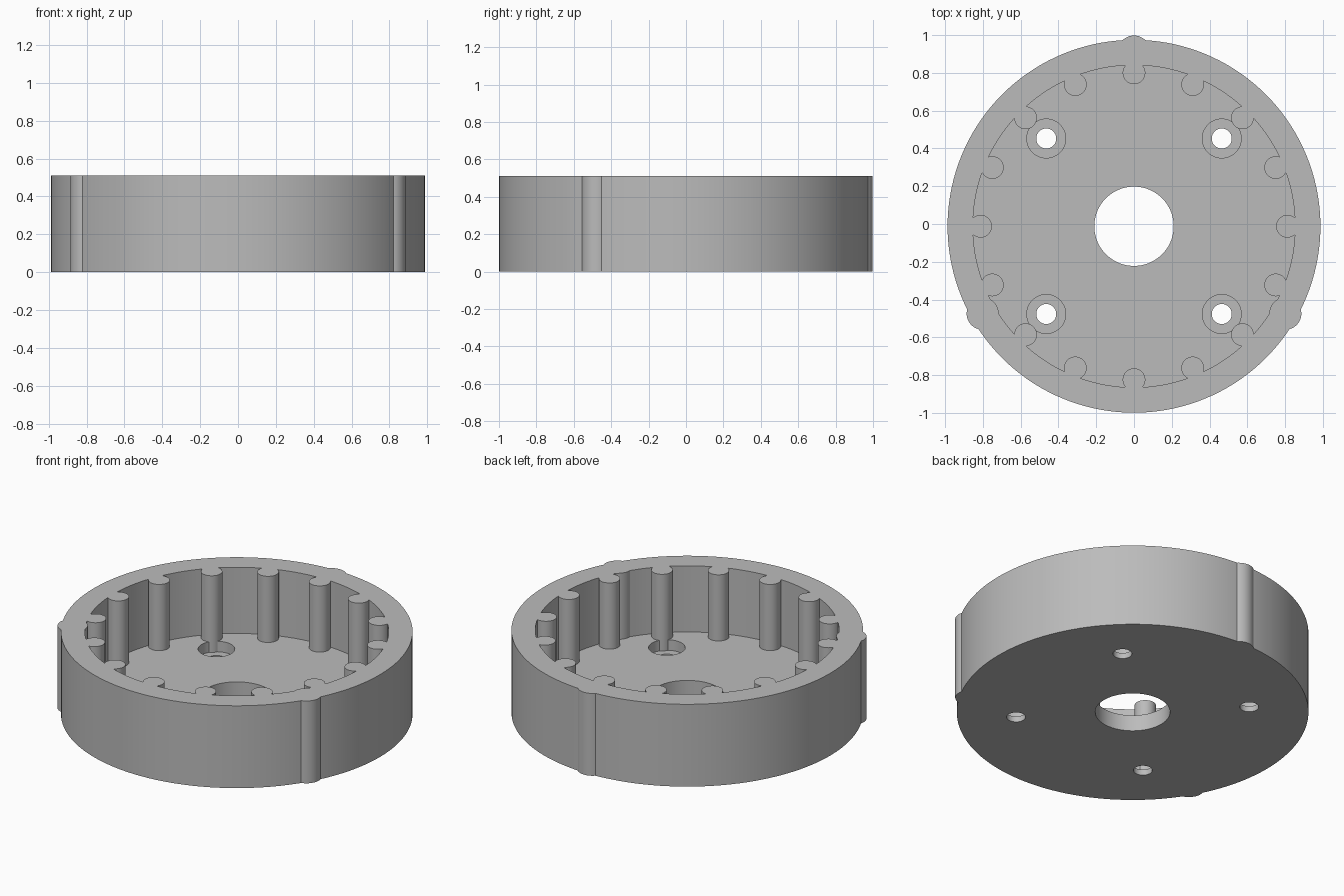
import bpy
from math import cos, sin, radians

old = bpy.data.objects.get("Cube")
if old:
    bpy.data.objects.remove(old, do_unlink=True)

CY = -0.012          # ring axis sits slightly forward because of the rear rib
HEIGHT = 0.51
FLOOR = 0.10

grey = bpy.data.materials.new("plain grey")
grey.use_nodes = True
colour = (0.5, 0.5, 0.5, 1)
grey.diffuse_color = colour
grey.node_tree.nodes["Principled BSDF"].inputs["Base Color"].default_value = colour


def cylinder(name, radius, bottom, top, dist=0, angle=0, sides=48):
    """Upright cylinder at a polar position around the ring axis."""
    a = radians(angle)
    bpy.ops.mesh.primitive_cylinder_add(
        vertices=sides, radius=radius, depth=top - bottom,
        location=(dist * cos(a), CY + dist * sin(a), (top + bottom) / 2))
    obj = bpy.context.object
    obj.name = name
    obj.data.materials.append(grey)
    return obj


def combine(target, tool, operation):
    """Apply a boolean and discard the tool."""
    mod = target.modifiers.new(tool.name, 'BOOLEAN')
    mod.operation = operation
    mod.solver = 'EXACT'
    mod.object = tool
    bpy.context.view_layer.objects.active = target
    bpy.ops.object.modifier_apply(modifier=mod.name)
    bpy.data.objects.remove(tool, do_unlink=True)


# Cup body with its wide recess
housing = cylinder("round_housing", 0.987, 0, HEIGHT, sides=144)
combine(housing, cylinder("recess", 0.853, FLOOR, 1, sides=144), 'DIFFERENCE')

# Three locating ribs through the wall
for angle in (90, 210, 330):
    combine(housing, cylinder("rib", 0.085, 0, HEIGHT, 0.925, angle), 'UNION')

# Central bore
combine(housing, cylinder("bore", 0.21, -1, 0.3, sides=96), 'DIFFERENCE')

# Four counterbored screw holes
for angle in (45, 135, 225, 315):
    combine(housing, cylinder("counterbore", 0.103, 0.035, 0.2, 0.657, angle), 'DIFFERENCE')
    combine(housing, cylinder("screw_hole", 0.053, -1, 0.2, 0.657, angle), 'DIFFERENCE')

# Sixteen pins along the inner wall
for i in range(16):
    combine(housing, cylinder("pin", 0.06, 0.015, HEIGHT, 0.812, i * 22.5), 'UNION')

bpy.ops.object.select_all(action='DESELECT')
housing.select_set(True)
bpy.context.view_layer.objects.active = housing
bpy.ops.object.shade_smooth_by_angle(angle=radians(30))
